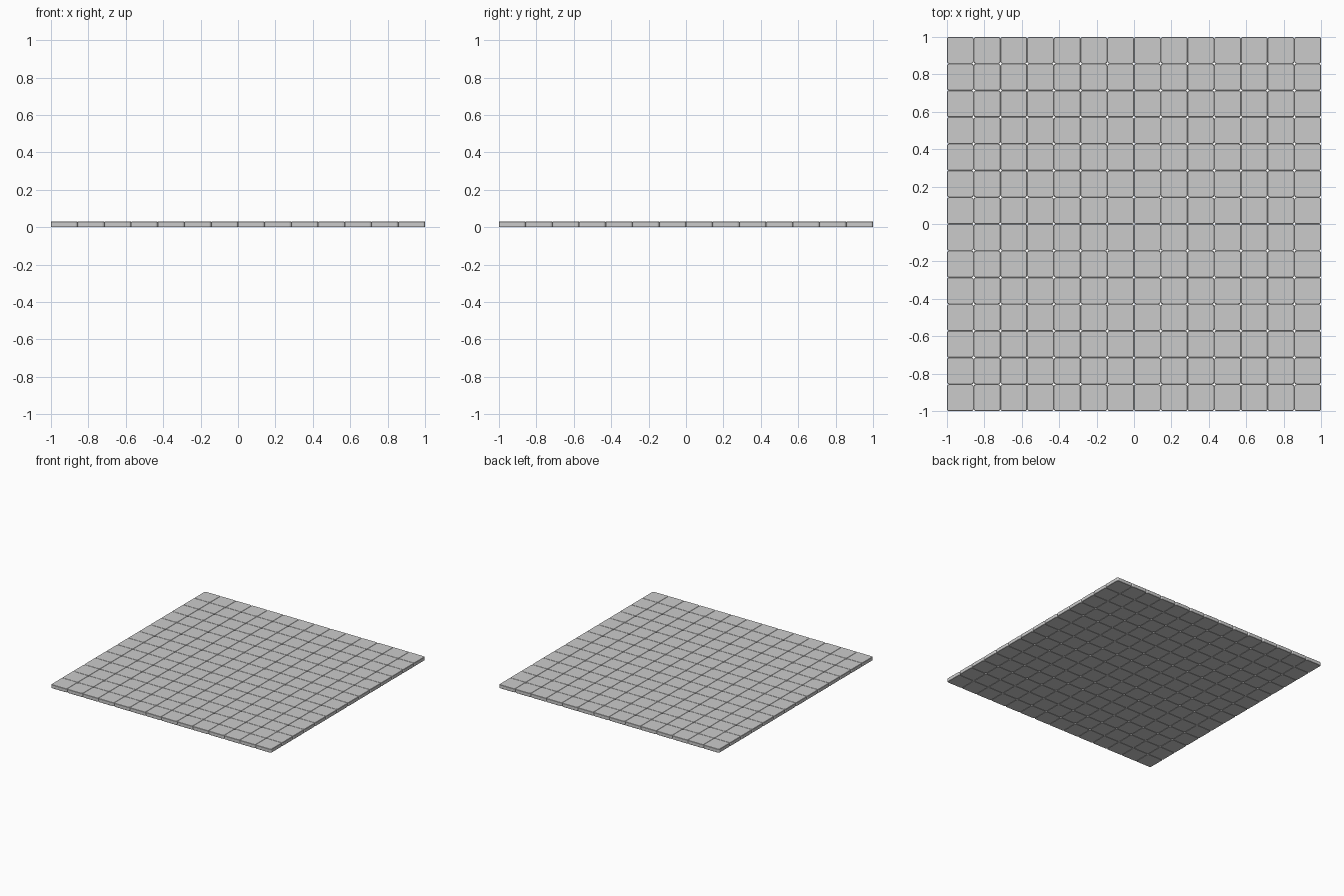
import bpy, bmesh
from mathutils import Matrix

if "Cube" in bpy.data.objects:
    bpy.data.objects.remove(bpy.data.objects["Cube"])

N = 14            # tiles per side
S = 2.0 / N       # tile pitch
H = 0.03          # tile thickness

# One tile: thin slab with rounded corners and lightly eased rims
bm = bmesh.new()
bmesh.ops.create_cube(bm, size=1, matrix=Matrix.Translation((0, 0, H / 2)) @ Matrix.Diagonal((S, S, H, 1)))
uprights = [e for e in bm.edges if abs(e.verts[0].co.z - e.verts[1].co.z) > H / 2]
bmesh.ops.bevel(bm, geom=uprights, offset=0.012, segments=3, profile=0.5, affect='EDGES')
rims = [e for e in bm.edges if abs(e.verts[0].co.z - e.verts[1].co.z) < 1e-5]
bmesh.ops.bevel(bm, geom=rims, offset=0.002, segments=1, affect='EDGES')
mesh = bpy.data.meshes.new("floor_tile")
bm.to_mesh(mesh)
bm.free()

# Grid of tiles sharing the same mesh
for i in range(N):
    for j in range(N):
        tile = bpy.data.objects.new(f"floor_tile_{i + 1}_{j + 1}", mesh)
        tile.location = (-1 + S * (i + 0.5), -1 + S * (j + 0.5), 0)
        bpy.context.collection.objects.link(tile)
